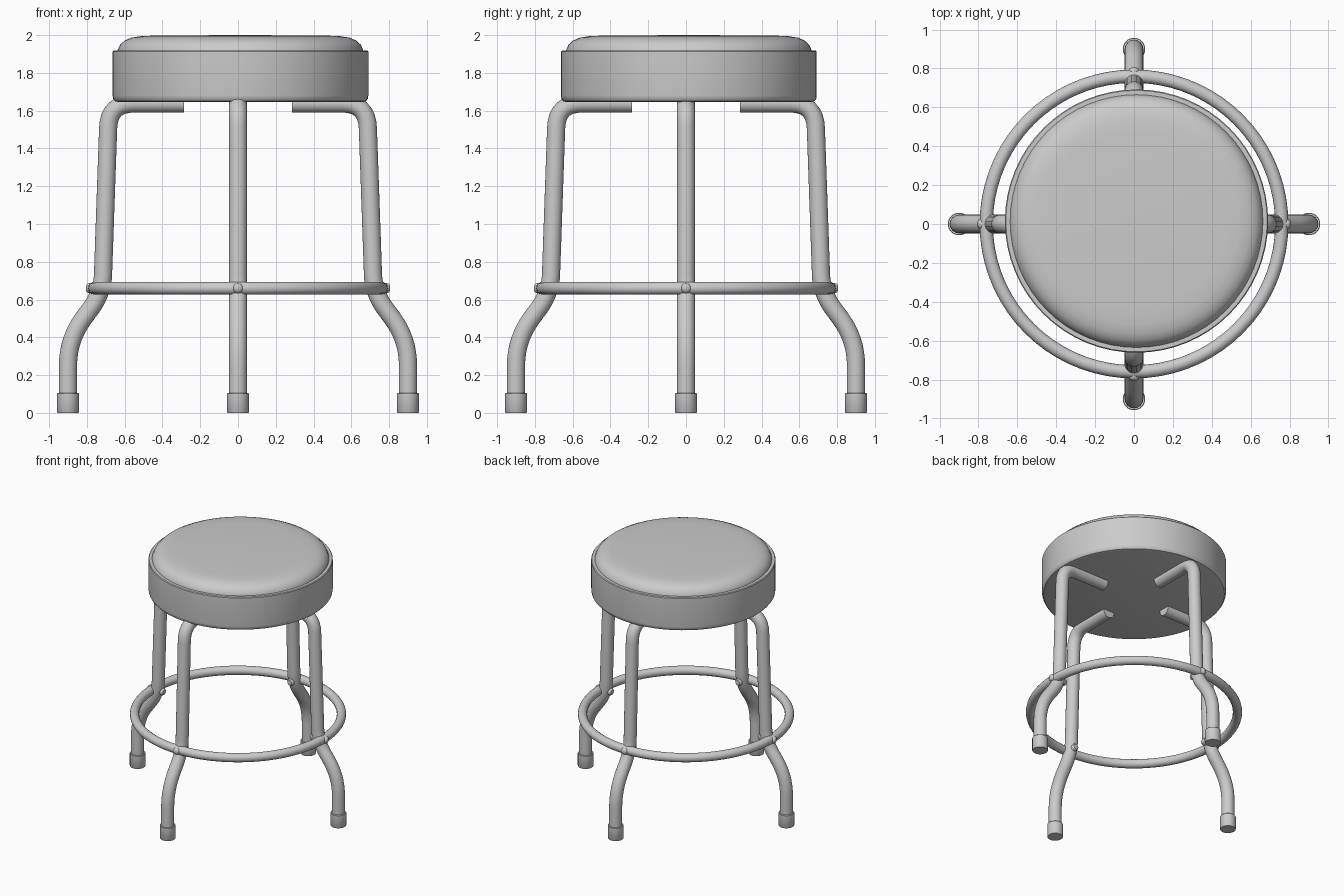
import bpy, bmesh, math
from mathutils import Vector, Matrix

if "Cube" in bpy.data.objects:
    bpy.data.objects.remove(bpy.data.objects["Cube"])


def finish(bm, name, angle=35):
    bmesh.ops.recalc_face_normals(bm, faces=bm.faces)
    me = bpy.data.meshes.new(name)
    bm.to_mesh(me)
    bm.free()
    ob = bpy.data.objects.new(name, me)
    bpy.context.collection.objects.link(ob)
    bpy.ops.object.select_all(action='DESELECT')
    ob.select_set(True)
    bpy.context.view_layer.objects.active = ob
    bpy.ops.object.shade_smooth_by_angle(angle=math.radians(angle))
    return ob


def lathe(name, profile, segs, matrix=Matrix()):
    """Revolve (radius, z) points about z; ends at radius 0 are welded."""
    bm = bmesh.new()
    vs = [bm.verts.new((r, 0, z)) for r, z in profile]
    es = [bm.edges.new(p) for p in zip(vs, vs[1:])]
    bmesh.ops.spin(bm, geom=vs + es, axis=(0, 0, 1), cent=(0, 0, 0),
                   angle=math.tau, steps=segs)
    bmesh.ops.remove_doubles(bm, verts=bm.verts, dist=1e-5)
    bm.transform(matrix)
    return finish(bm, name)


def rounded(points, cuts, steps=8):
    """Round each inner corner of a path by its cut length."""
    pts = [Vector(p) for p in points]
    out = [pts[0]]
    for a, b, c, d in zip(pts, pts[1:], pts[2:], cuts):
        p, q = b + (a - b).normalized() * d, b + (c - b).normalized() * d
        for i in range(steps + 1):
            t = i / steps
            out.append(p * (1 - t) ** 2 + b * 2 * t * (1 - t) + q * t * t)
    return out + [pts[-1]]


def tube(name, path, radius, segs, matrix):
    """Sweep a capped circle along a path lying in the xz plane."""
    bm = bmesh.new()
    rings = []
    for i, p in enumerate(path):
        t = (path[min(i + 1, len(path) - 1)] - path[max(i - 1, 0)]).normalized()
        side = Vector((0, 1, 0))
        up = t.cross(side)
        rings.append([bm.verts.new(p + radius * (side * math.cos(k * math.tau / segs)
                                                 + up * math.sin(k * math.tau / segs)))
                      for k in range(segs)])
    for a, b in zip(rings, rings[1:]):
        for k in range(segs):
            n = (k + 1) % segs
            bm.faces.new((a[k], a[n], b[n], b[k]))
    bm.faces.new(rings[0])
    bm.faces.new(rings[-1])
    bm.transform(matrix)
    return finish(bm, name)


# Seat: upright band with a puffed cushion on top
seat_at = Matrix.Translation((0.013, 0.015, 0))
lathe("seat_band", [(0, 1.645), (0.645, 1.645), (0.664, 1.65), (0.674, 1.662),
                    (0.677, 1.68), (0.677, 1.912), (0.672, 1.918), (0.645, 1.918),
                    (0, 1.918)], 64, seat_at)
lathe("seat_cushion", [(0, 1.90), (0.652, 1.90), (0.65, 1.92), (0.638, 1.948),
                       (0.615, 1.97), (0.58, 1.986), (0.53, 1.994), (0.45, 1.998),
                       (0, 2.0)], 64, seat_at)

# Four bent legs, each with a foot cap and a bolt through the foot ring
leg_path = rounded([(0.287, 0, 1.638), (0.683, 0, 1.638), (0.718, 0, 0.635),
                    (0.90, 0, 0.39), (0.90, 0, 0.02)], [0.13, 0.10, 0.14])
for i, side in enumerate(("right", "back", "left", "front")):
    turn = Matrix.Rotation(i * math.pi / 2, 4, 'Z')
    tube(side + "_leg", leg_path, 0.048, 24, turn)
    lathe(side + "_foot_cap", [(0, 0), (0.056, 0), (0.058, 0.003), (0.058, 0.102),
                               (0.055, 0.106), (0, 0.106)], 24,
          turn @ Matrix.Translation((0.90, 0, 0)))
    lathe(side + "_bolt", [(0, 0.658), (0.02, 0.66), (0.027, 0.67), (0.027, 0.789),
                           (0.022, 0.799), (0.012, 0.805), (0, 0.806)], 16,
          turn @ Matrix.Translation((0, 0, 0.66)) @ Matrix.Rotation(math.pi / 2, 4, 'Y'))

# Foot ring
ring = [(0.76 + 0.034 * math.cos(k * math.tau / 16),
         0.66 + 0.034 * math.sin(k * math.tau / 16)) for k in range(17)]
lathe("foot_ring", ring, 72)
